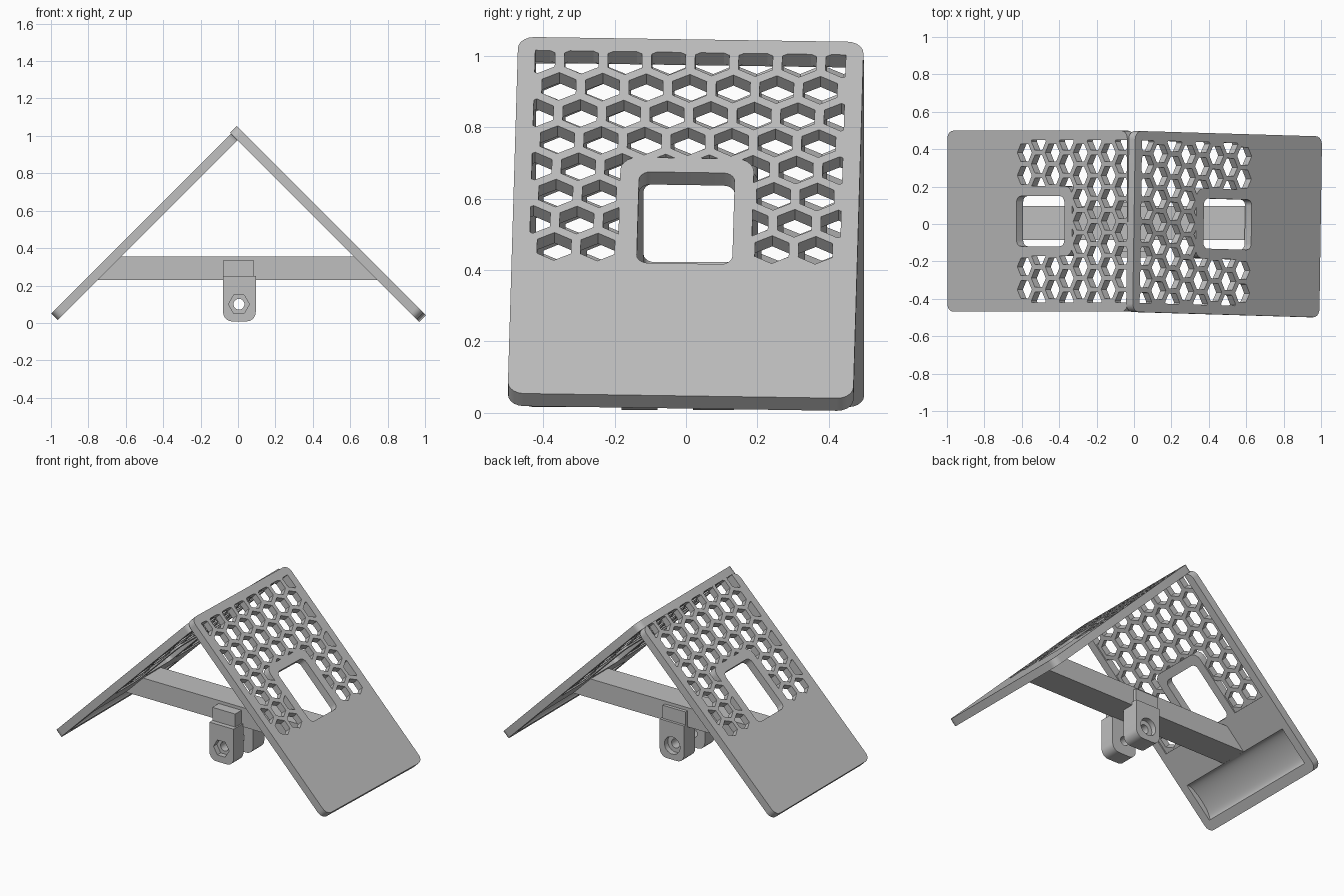
import bpy, bmesh
from math import sin, cos, pi, radians
from mathutils import Matrix, Vector

if "Cube" in bpy.data.objects:
    bpy.data.objects.remove(bpy.data.objects["Cube"])

grey = bpy.data.materials.new("plain grey")
grey.use_nodes = True
grey.diffuse_color = (0.52, 0.52, 0.52, 1)
grey.node_tree.nodes["Principled BSDF"].inputs["Base Color"].default_value = (0.52, 0.52, 0.52, 1)


def rounded(x0, x1, y0, y1, r, top_r=None, n=5):
    """Counter-clockwise rounded rectangle outline."""
    t = r if top_r is None else top_r
    pts = []
    for cx, cy, rad, a in ((x1 - t, y1 - t, t, 0), (x0 + t, y1 - t, t, 90),
                           (x0 + r, y0 + r, r, 180), (x1 - r, y0 + r, r, 270)):
        steps = n if rad > 0 else 0
        for i in range(steps + 1):
            ang = radians(a + 90 * i / max(steps, 1))
            pts.append((cx + rad * cos(ang), cy + rad * sin(ang)))
    return pts


def polygon(cx, cy, r, sides, turn=0):
    return [(cx + r * cos(turn + 2 * pi * i / sides), cy + r * sin(turn + 2 * pi * i / sides))
            for i in range(sides)]


def prism(name, outlines, z0, z1):
    """Extrude one or more outlines between two heights."""
    bm = bmesh.new()
    for pts in outlines:
        face = bm.faces.new([bm.verts.new((x, y, z0)) for x, y in pts])
        out = bmesh.ops.extrude_face_region(bm, geom=[face])
        bmesh.ops.translate(bm, vec=(0, 0, z1 - z0),
                            verts=[v for v in out["geom"] if isinstance(v, bmesh.types.BMVert)])
    bmesh.ops.recalc_face_normals(bm, faces=bm.faces)
    mesh = bpy.data.meshes.new(name)
    bm.to_mesh(mesh)
    bm.free()
    mesh.materials.append(grey)
    ob = bpy.data.objects.new(name, mesh)
    bpy.context.scene.collection.objects.link(ob)
    return ob


def combine(ob, tool, operation="DIFFERENCE"):
    """Apply a boolean and discard the tool object."""
    mod = ob.modifiers.new("cut", "BOOLEAN")
    mod.operation, mod.object, mod.solver = operation, tool, "EXACT"
    bpy.context.view_layer.objects.active = ob
    bpy.ops.object.modifier_apply(modifier=mod.name)
    bpy.data.objects.remove(tool)


THICK, HALF, LENGTH = 0.05, 0.484, 1.412
PITCH, HEX_R = 0.122, 0.055
FIELD = (-0.435, 0.435, -0.89, -0.052)
BORDER = rounded(-0.187, 0.187, -0.95, -0.47, 0.05)


def field_cutter(outlines, z0, z1):
    """Limit cutters to the grille field, leaving a solid border at the window."""
    cutter = prism("cutter", outlines, z0, z1)
    combine(cutter, prism("limit", [rounded(*FIELD, 0)], z0 - 0.02, z1 + 0.02), "INTERSECT")
    combine(cutter, prism("island", [BORDER], z0 - 0.03, z1 + 0.03))
    return cutter


def panel(name, top, side, origin, turn):
    """Sloping board: local x across, y up the slope, z outward."""
    ob = prism(name, [rounded(-HALF, HALF, -LENGTH, -top, 0.045)], -THICK, 0)
    # honeycomb grille
    hexes = []
    for row in range(8):
        y = -0.088 - row * PITCH * sin(pi / 3)
        shift = 0 if row % 2 else 0.5
        hexes += [polygon((k + shift) * PITCH, y, HEX_R, 6, pi / 2) for k in range(-4, 5)]
    combine(ob, field_cutter(hexes, -0.1, 0.05))
    # shallow step under the grille
    combine(ob, field_cutter([rounded(-0.45, 0.45, -0.92, -0.03, 0)], -0.1, 0.008 - THICK))
    # window
    combine(ob, prism("window", [rounded(-0.134, 0.134, -0.888, -0.527, 0.032)], -0.12, 0.06))
    # hollow trough on the underside near the foot
    trough = prism("trough", [polygon(0, 0, 1, 40)], -0.43, 0.43)
    trough.data.transform(Matrix.Translation((0, -1.23, -THICK))
                          @ Matrix.Diagonal((1, 0.12, 0.036, 1)) @ Matrix.Rotation(pi / 2, 4, "Y"))
    combine(ob, trough)
    # stand the board up against the ridge
    across, up = Vector((0, side, 0)), Vector((-side, 0, 1)).normalized()
    frame = Matrix((across, up, across.cross(up))).transposed().to_4x4()
    ob.data.transform(Matrix.Translation(origin) @ frame @ Matrix.Rotation(turn, 4, "Z"))
    return ob


parts = [panel("left_panel", 0, 1, (0, 0.014, 1.046), -0.021),
         panel("right_panel", THICK, -1, (0, 0.015, 1.05), 0)]

UPRIGHT = Matrix.Rotation(pi / 2, 4, "X")


def slab(name, outline, y0, y1):
    """Extrude an x-z outline along y."""
    ob = prism(name, [outline], -y1, -y0)
    ob.data.transform(UPRIGHT)
    return ob


# cross beam with mitred ends
beam = slab("cross_beam", [(-0.755, 0.23), (0.755, 0.23), (0.63, 0.355), (-0.63, 0.355)],
            -0.085, 0.097)
parts.append(beam)

# hinge lugs: narrow upper tab, thicker rounded lower block, bolt hole
for name, tab, block, recess, sides in (
        ("front_lug", (-0.15, -0.08), (-0.18, -0.08), (-0.25, -0.145), 6),
        ("back_lug", (0.03, 0.118), (0.02, 0.135), (0.1, 0.2), 32)):
    lug = slab(name, rounded(-0.08, 0.095, 0.008, 0.25, 0.05, 0), *block)
    combine(lug, slab("tab", rounded(-0.08, 0.085, 0.2, 0.335, 0), *tab), "UNION")
    combine(lug, slab("bolt_hole", polygon(0.005, 0.1, 0.029, 32), -0.4, 0.4))
    combine(lug, slab("recess", polygon(0.005, 0.1, 0.056, sides), *recess))
    parts.append(lug)

# smooth only the rounded corners and holes
for ob in parts:
    bpy.ops.object.select_all(action="DESELECT")
    ob.select_set(True)
    bpy.context.view_layer.objects.active = ob
    bpy.ops.object.shade_smooth_by_angle(angle=radians(25))
